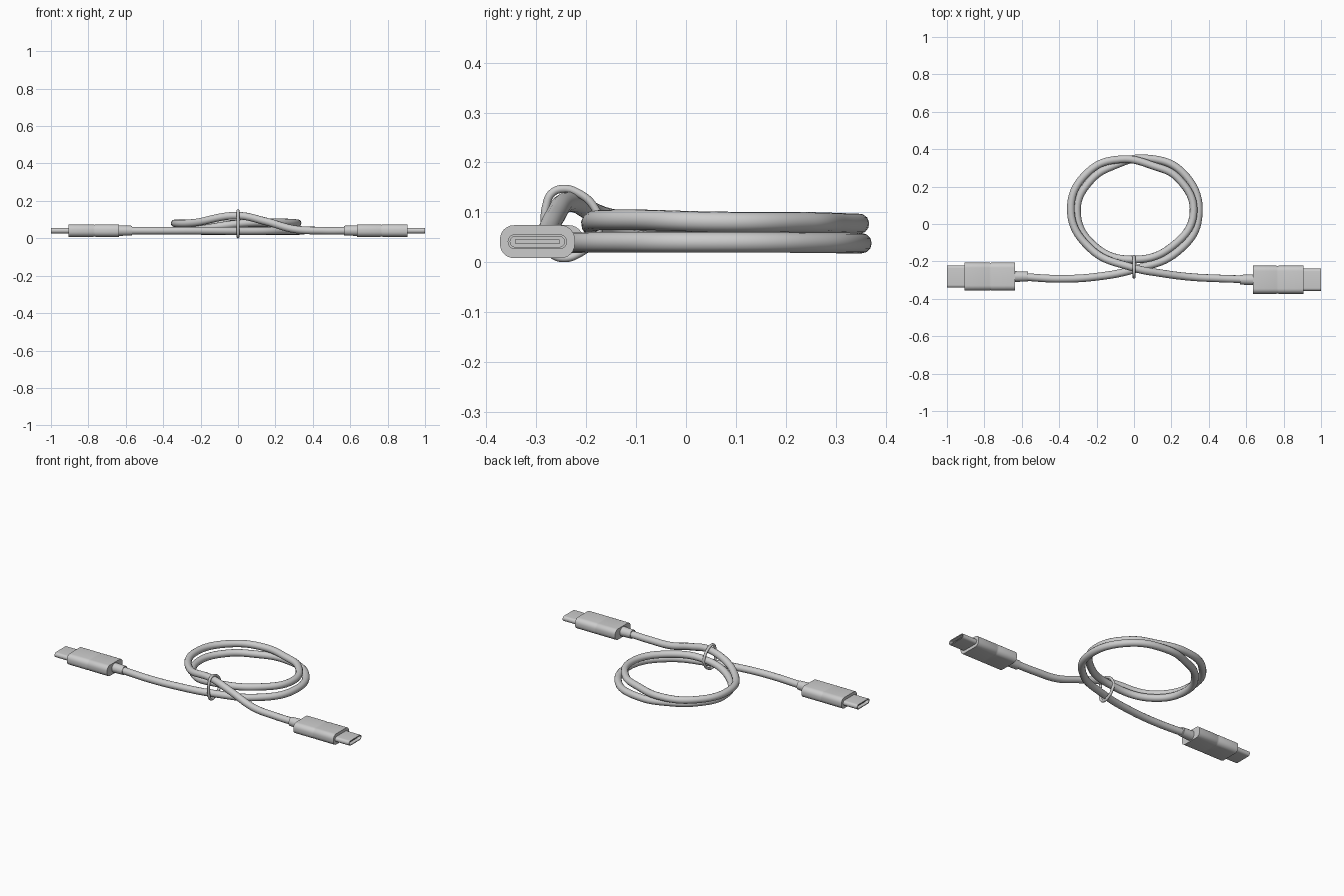
import bpy, bmesh, math

if "Cube" in bpy.data.objects:
    bpy.data.objects.remove(bpy.data.objects["Cube"])

grey = bpy.data.materials.new("light_grey")
grey.diffuse_color = (0.6, 0.6, 0.6, 1)
grey.use_nodes = True
grey.node_tree.nodes["Principled BSDF"].inputs["Base Color"].default_value = grey.diffuse_color
Z = 0.041  # height of the plug axis


def rounded_section(w, h, r, n=6):
    """Rounded rectangle in the y/z plane, centred on the axis."""
    pts = []
    for k, (sy, sz) in enumerate([(1, 1), (-1, 1), (-1, -1), (1, -1)]):
        for i in range(n + 1):
            a = math.pi / 2 * (k + i / n)
            pts.append((sy * (w / 2 - r) + r * math.cos(a),
                        sz * (h / 2 - r) + r * math.sin(a)))
    return pts


def loft(name, sections, side, y):
    """Skin sections (distance along x, w, h, r) and cap both ends."""
    bm = bmesh.new()
    rings = [[bm.verts.new((side * d, y + py, Z + pz))
              for py, pz in rounded_section(w, h, r)]
             for d, w, h, r in sections]
    n = len(rings[0])
    for a, b in zip(rings, rings[1:]):
        for i in range(n):
            j = (i + 1) % n
            bm.faces.new((a[i], a[j], b[j], b[i]))
    bm.faces.new(rings[0])
    bm.faces.new(rings[-1])
    bmesh.ops.recalc_face_normals(bm, faces=bm.faces)
    me = bpy.data.meshes.new(name)
    bm.to_mesh(me)
    bm.free()
    ob = bpy.data.objects.new(name, me)
    bpy.context.collection.objects.link(ob)
    me.materials.append(grey)
    return ob


def tube(name, points, radius, cyclic=False):
    """Round tube along a smooth path."""
    cu = bpy.data.curves.new(name, "CURVE")
    cu.dimensions = "3D"
    cu.bevel_depth = radius
    cu.bevel_resolution = 4
    cu.resolution_u = 10
    cu.use_fill_caps = not cyclic
    sp = cu.splines.new("BEZIER")
    sp.bezier_points.add(len(points) - 1)
    for bp, co in zip(sp.bezier_points, points):
        bp.co = co
        bp.handle_left_type = bp.handle_right_type = "AUTO"
    sp.use_cyclic_u = cyclic
    ob = bpy.data.objects.new(name, cu)
    bpy.context.collection.objects.link(ob)
    cu.materials.append(grey)
    return ob


# Plugs: housing with a shallow seam, hollow metal tip, tongue, strain relief
for label, side, y in (("left", -1, -0.281), ("right", 1, -0.298)):
    W, H, R = 0.15, 0.066, 0.028
    seam = [(0.762, W, H, R), (0.768, W - 0.004, H - 0.004, R - 0.002),
            (0.774, W, H, R)]
    loft(label + "_plug_housing",
         [(0.635, W, H, R)] + seam + [(0.905, W, H, R)], side, y)
    loft(label + "_plug_tip",
         [(0.895, 0.119, 0.030, 0.0149), (1.0, 0.119, 0.030, 0.0149),
          (1.0, 0.109, 0.021, 0.0104), (0.92, 0.109, 0.021, 0.0104)], side, y)
    loft(label + "_plug_tongue",
         [(0.915, 0.09, 0.009, 0.002), (0.985, 0.09, 0.009, 0.002)], side, y)
    loft(label + "_strain_relief",
         [(0.568, 0.052, 0.052, 0.0259), (0.64, 0.058, 0.056, 0.0279)], side, y)

# Cable: in from the left, a lower turn, an upper turn, out over the top
lead_in = [(-0.60, -0.282, 0.041), (-0.40, -0.293, 0.041),
           (-0.20, -0.282, 0.041), (0.00, -0.243, 0.039)]
lower_turn = [(0.23, -0.150, 0.040), (0.344, 0.03, 0.040), (0.265, 0.270, 0.039),
              (0.06, 0.351, 0.038), (-0.10, 0.315, 0.038), (-0.23, 0.235, 0.040),
              (-0.305, 0.07, 0.040), (-0.215, -0.115, 0.046)]
upper_turn = [(0.00, -0.190, 0.078), (0.21, -0.115, 0.085), (0.318, 0.06, 0.081),
              (0.235, 0.245, 0.080), (0.10, 0.312, 0.078), (-0.07, 0.346, 0.077),
              (-0.24, 0.282, 0.078), (-0.338, 0.08, 0.080), (-0.235, -0.130, 0.083)]
lead_out = [(0.00, -0.235, 0.121), (0.15, -0.264, 0.090), (0.30, -0.283, 0.049),
            (0.45, -0.291, 0.041), (0.60, -0.296, 0.041)]
tube("cable", lead_in + lower_turn + upper_turn + lead_out, 0.0205)

# Tie ring around the three strands, bulging towards the front
tie_path = [(0, -0.2285 + 0.055 * math.cos(a) - 0.018 * math.sin(a) ** 2,
             0.0775 + 0.0695 * math.sin(a))
            for a in (math.tau * i / 12 for i in range(12))]
tube("tie_ring", tie_path, 0.008, True)

# Turn the tubes into meshes and smooth everything
bpy.ops.object.select_all(action="SELECT")
bpy.context.view_layer.objects.active = bpy.data.objects["cable"]
bpy.ops.object.convert(target="MESH")
bpy.ops.object.select_all(action="SELECT")
bpy.ops.object.shade_smooth_by_angle(angle=math.radians(40))
